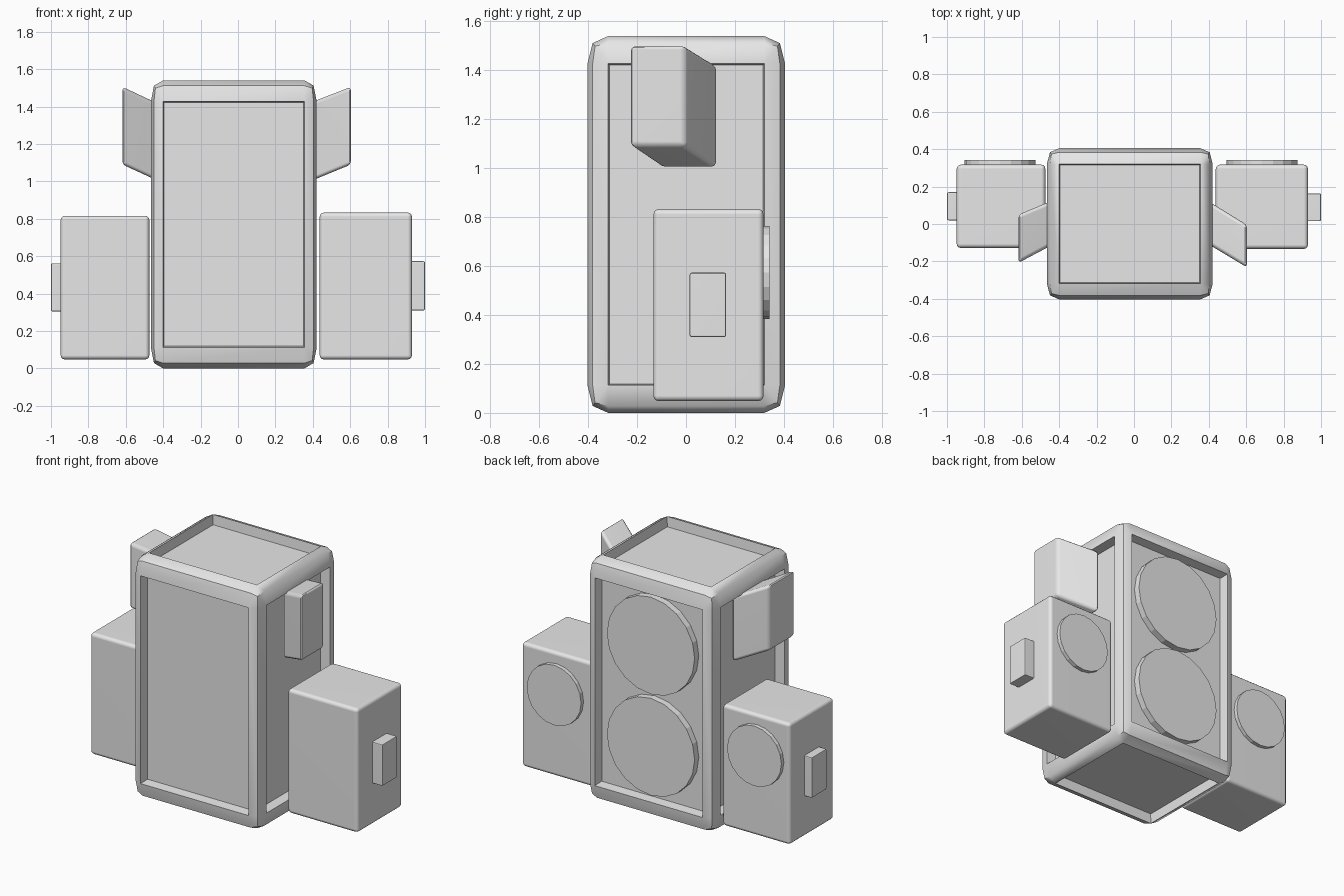
import bpy, bmesh, math
from mathutils import Vector, Matrix

cube = bpy.data.objects.get("Cube")
if cube:
    bpy.data.objects.remove(cube, do_unlink=True)

grey = bpy.data.materials.new("plain_grey")
grey.use_nodes = True
grey.diffuse_color = (0.8, 0.8, 0.8, 1)
grey.node_tree.nodes["Principled BSDF"].inputs["Base Color"].default_value = (0.8, 0.8, 0.8, 1)


def finish(name, bm, angle=35):
    bmesh.ops.recalc_face_normals(bm, faces=bm.faces)
    mesh = bpy.data.meshes.new(name)
    bm.to_mesh(mesh)
    bm.free()
    mesh.materials.append(grey)
    ob = bpy.data.objects.new(name, mesh)
    bpy.context.collection.objects.link(ob)
    bpy.ops.object.select_all(action='DESELECT')
    ob.select_set(True)
    bpy.context.view_layer.objects.active = ob
    bpy.ops.object.shade_smooth_by_angle(angle=math.radians(angle))
    flat = ob.modifiers.new("flat_faces", 'WEIGHTED_NORMAL')
    flat.keep_sharp = True
    return ob


def round_edges(bm, offset, segments, profile=0.5):
    bmesh.ops.bevel(bm, geom=bm.edges[:], offset=offset, segments=segments,
                    profile=profile, affect='EDGES')


def rounded_box(name, lo, hi, bevel=0.022, segments=3):
    lo, hi = Vector(lo), Vector(hi)
    bm = bmesh.new()
    bmesh.ops.create_cube(bm, size=1)
    for v in bm.verts:
        v.co = (lo + hi) / 2 + v.co * (hi - lo)
    round_edges(bm, bevel, segments)
    return finish(name, bm)


def disc(name, x, z, radius, y0, y1):
    bm = bmesh.new()
    bmesh.ops.create_cone(bm, cap_ends=True, segments=20, radius1=radius,
                          radius2=radius, depth=y1 - y0)
    bm.transform(Matrix.Translation((x, (y0 + y1) / 2, z)) @ Matrix.Rotation(math.pi / 2, 4, 'X'))
    return finish(name, bm, 15)


def slanted_block(name, inner_x, outer_x, inner_yz, outer_yz):
    """Block whose two ends are shifted rectangles (y0, y1, z0, z1)."""
    bm = bmesh.new()
    bmesh.ops.create_cube(bm, size=2)
    for v in bm.verts:
        outer = v.co.x > 0
        y0, y1, z0, z1 = outer_yz if outer else inner_yz
        v.co = (outer_x if outer else inner_x, y1 if v.co.y > 0 else y0, z1 if v.co.z > 0 else z0)
    bmesh.ops.recalc_face_normals(bm, faces=bm.faces)
    round_edges(bm, 0.02, 3)
    return finish(name, bm)


# Main cabinet: rounded frame, with bars of a different width along each axis
centre = Vector((-0.0225, 0.001, 0.77))
half = Vector((0.4435, 0.404, 0.77))
bar = Vector((0.066, 0.085, 0.113))
bm = bmesh.new()
bmesh.ops.create_cube(bm, size=4)
round_edges(bm, 1, 2, 0.56)
for v in bm.verts:
    for i in range(3):
        side = math.copysign(1, v.co[i])
        v.co[i] = centre[i] + side * (half[i] - bar[i] * (2 - abs(v.co[i])))

# Recessed panels on all six sides
bm.normal_update()
panels = sorted(bm.faces, key=lambda f: f.calc_area())[-6:]
for face in panels:
    inward = face.normal * -0.062
    bmesh.ops.inset_individual(bm, faces=[face], thickness=0.008)
    for v in face.verts:
        v.co += inward
finish("cabinet", bm, 50)

# Large discs on the back panel
for label, z in (("upper", 1.092), ("lower", 0.452)):
    disc(label + "_back_disc", -0.023, z, 0.307, 0.33, 0.385)

# Side boxes, each with an end knob and a small back disc
rounded_box("left_side_box", (0.437, -0.133, 0.048), (0.93, 0.317, 0.833))
rounded_box("right_side_box", (-0.948, -0.128, 0.048), (-0.474, 0.317, 0.816))
rounded_box("left_knob", (0.9, 0.015, 0.31), (1.0, 0.164, 0.573), 0.008, 2)
rounded_box("right_knob", (-1.0, 0.02, 0.305), (-0.92, 0.17, 0.562), 0.008, 2)
disc("left_side_disc", 0.685, 0.573, 0.19, 0.3, 0.342)
disc("right_side_disc", -0.717, 0.563, 0.19, 0.3, 0.342)

# Slanted blocks high on both sides
slanted_block("left_slanted_block", 0.385, 0.604, (-0.1, 0.13, 1.0, 1.42), (-0.232, -0.005, 1.09, 1.505))
slanted_block("right_slanted_block", -0.415, -0.618, (-0.1, 0.135, 0.997, 1.41), (-0.208, 0.05, 1.09, 1.505))
